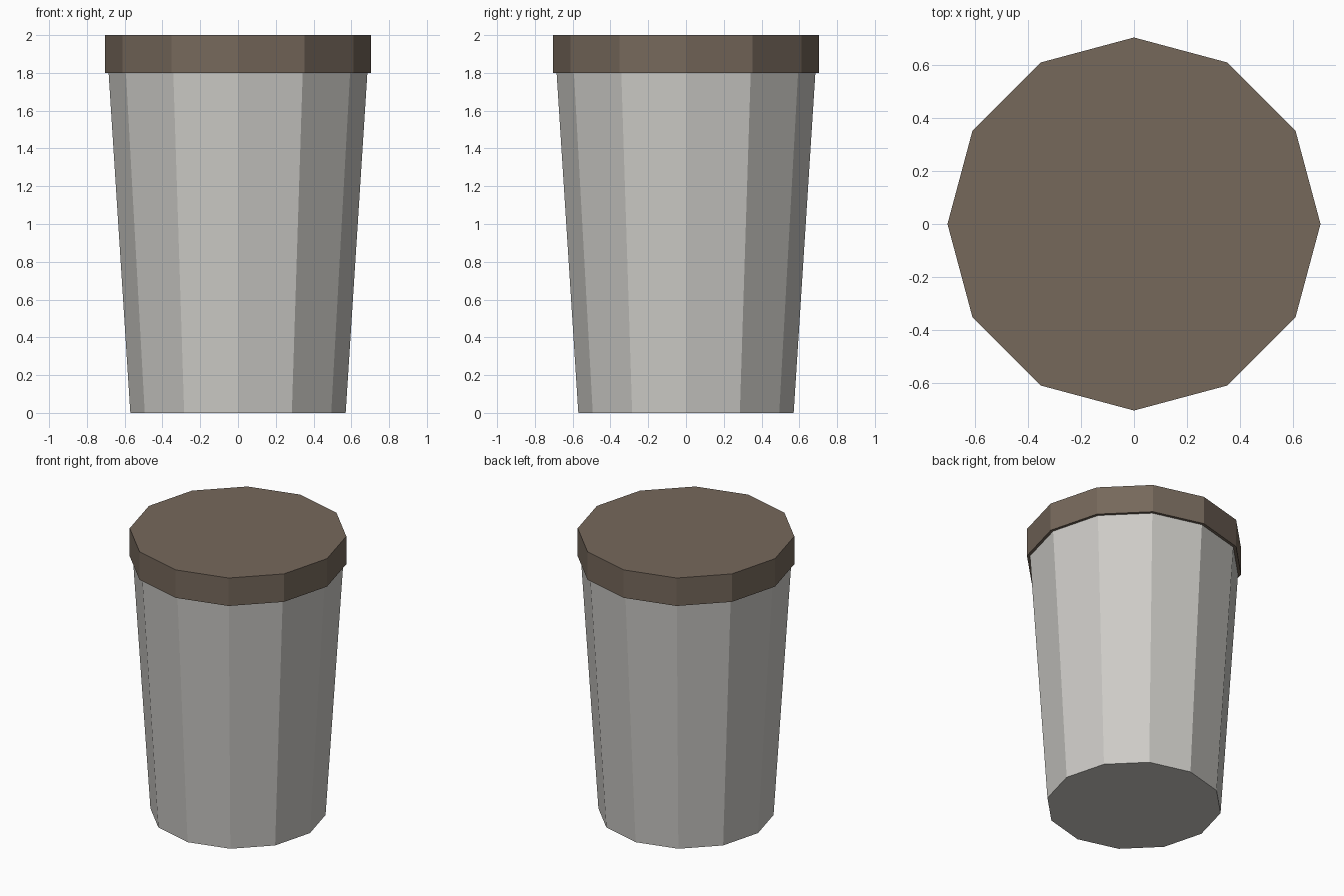
import bpy

SIDES = 12

cube = bpy.data.objects.get("Cube")
if cube:
    bpy.data.objects.remove(cube, do_unlink=True)


def make_material(name, rgb):
    mat = bpy.data.materials.new(name)
    mat.use_nodes = True
    color = (*rgb, 1.0)
    mat.diffuse_color = color
    mat.node_tree.nodes["Principled BSDF"].inputs["Base Color"].default_value = color
    return mat


def tapered_prism(name, bottom_radius, top_radius, z_bottom, z_top, mat):
    """Capped, flat-shaded frustum with a corner on each axis."""
    bpy.ops.mesh.primitive_cone_add(
        vertices=SIDES, radius1=bottom_radius, radius2=top_radius,
        depth=z_top - z_bottom, location=(0, 0, (z_bottom + z_top) / 2))
    obj = bpy.context.object
    obj.name = obj.data.name = name
    obj.data.materials.append(mat)
    return obj


grey = make_material("warm light grey", (0.61, 0.60, 0.57))
brown = make_material("dull brown", (0.18, 0.138, 0.105))

# Tapered cup body
tapered_prism("cup_body", 0.57, 0.685, 0.0, 1.8, grey)

# Overhanging flat lid
tapered_prism("lid", 0.705, 0.705, 1.8, 2.0, brown)
